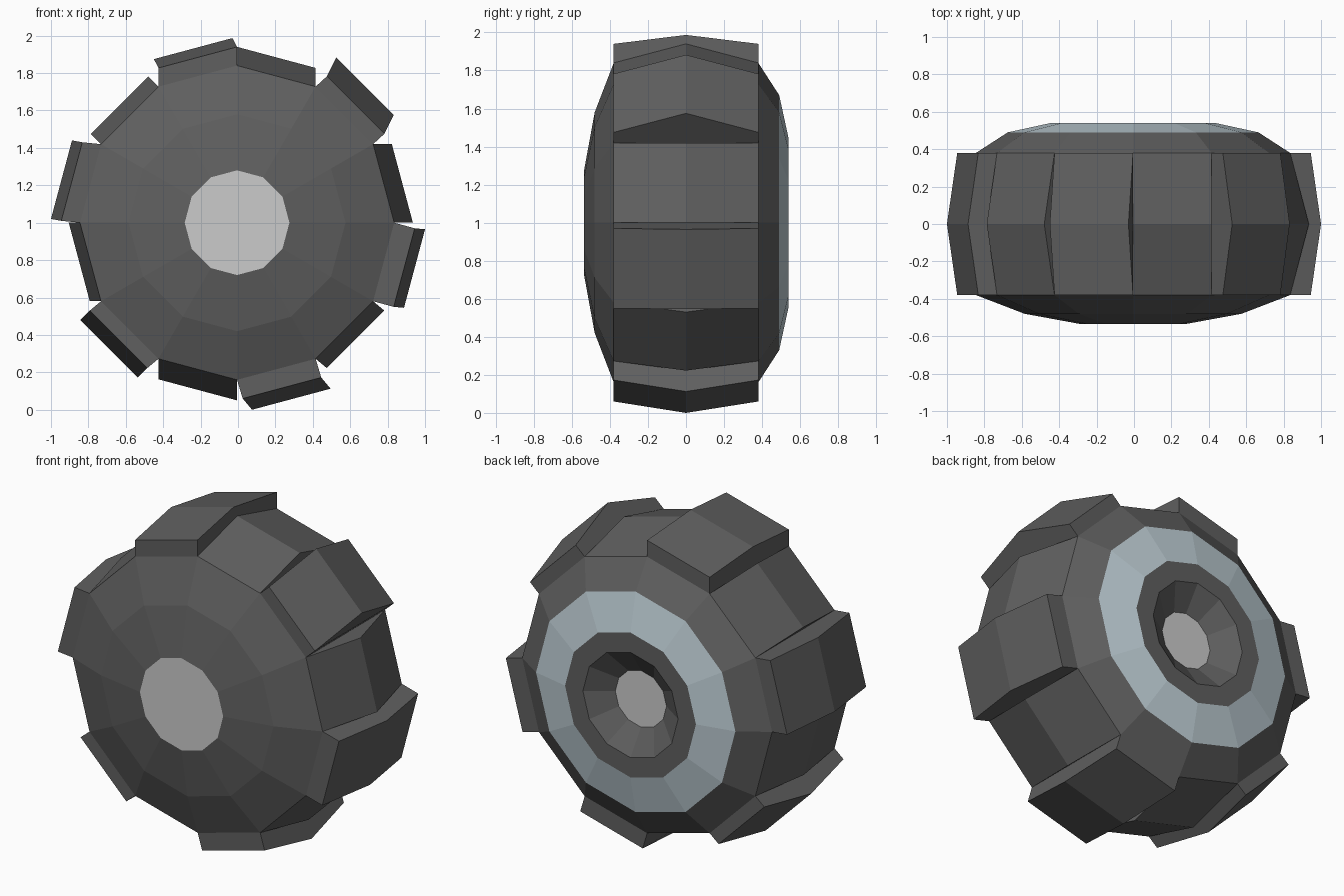
import bpy
from math import cos, sin, radians

if "Cube" in bpy.data.objects:
    bpy.data.objects.remove(bpy.data.objects["Cube"])

CX, CZ, R, W = -0.005, 1.0, 0.84, 0.38


def material(name, rgb):
    m = bpy.data.materials.new(name)
    m.diffuse_color = (*rgb, 1)
    m.use_nodes = True
    m.node_tree.nodes["Principled BSDF"].inputs["Base Color"].default_value = m.diffuse_color
    return m


rubber = material("dark_rubber", (0.115, 0.115, 0.115))
metal = material("blue_grey_metal", (0.52, 0.62, 0.67))
pale = material("pale_hub", (0.78, 0.80, 0.80))


def add(name, verts, faces, mat):
    me = bpy.data.meshes.new(name)
    me.from_pydata(verts, [], faces)
    me.materials.append(mat)
    ob = bpy.data.objects.new(name, me)
    bpy.context.collection.objects.link(ob)


def ring(r, y):
    return [(CX + r * cos(radians(30 * i)), y, CZ + r * sin(radians(30 * i)))
            for i in range(12)]


def lathe(name, profile, mat):
    # Profile of (radius, y) swept round the axle, running front to back
    verts = [v for r, y in profile for v in ring(r, y)]
    faces = []
    for k in range(len(profile) - 1):
        for i in range(12):
            a, b = 12 * k + i, 12 * k + (i + 1) % 12
            faces.append((a, b, b + 12, a + 12))
    add(name, verts, faces, mat)


# Tyre walls, rim ring and recessed axle socket
lathe("front_tyre_wall", [(0.28, -0.535), (0.58, -0.48), (R, -W)], rubber)
lathe("back_tyre_wall", [(R, W), (0.67, 0.49)], rubber)
lathe("rim_ring", [(0.67, 0.49), (0.44, 0.54)], metal)
lathe("axle_socket", [(0.44, 0.54), (0.32, 0.54), (0.172, 0.44)], rubber)

# Hub discs
add("front_hub_disc", ring(0.28, -0.535), [tuple(range(12))], pale)
add("back_hub_disc", ring(0.172, 0.44), [tuple(range(11, -1, -1))], pale)


def segment(name, i, edge, mid):
    # One tread side, pushed out by (x, z) at the edges and at the centre line
    verts = []
    for j in (i, i + 1):
        x = CX + R * cos(radians(30 * j))
        z = CZ + R * sin(radians(30 * j))
        section = [(-W, (0, 0)), (-W, edge), (0, mid), (W, edge), (W, (0, 0))]
        if edge == (0, 0):
            section = section[1:4]
        verts += [(x + d[0], y, z + d[1]) for y, d in section]
    n = len(verts) // 2
    faces = [(k, k + n, k + n + 1, k + 1) for k in range(n - 1)]
    faces += [tuple(range(n)), tuple(range(2 * n - 1, n - 1, -1))]
    add(name, verts, faces, rubber)


# Raised tread blocks: side index -> (edge push, centre push)
blocks = {
    1: ((0.06, 0.055), (0.11, 0.155)),
    3: ((0.0, 0.10), (-0.025, 0.147)),
    5: ((-0.10, 0.01), (-0.155, 0.02)),
    7: ((-0.06, -0.05), (-0.11, -0.10)),
    9: ((0.03, -0.10), (0.08, -0.16)),
    11: ((0.11, -0.03), (0.165, -0.035)),
}
for i, (edge, mid) in blocks.items():
    segment("tread_block", i, edge, mid)

# Low ridged sides between the blocks
grooves = {
    0: (0.10, 0), 2: (0, 0.10), 4: (-0.055, 0.055),
    6: (-0.06, 0), 8: (0, -0.11), 10: (0.06, -0.05),
}
for i, mid in grooves.items():
    segment("tread_groove", i, (0, 0), mid)
